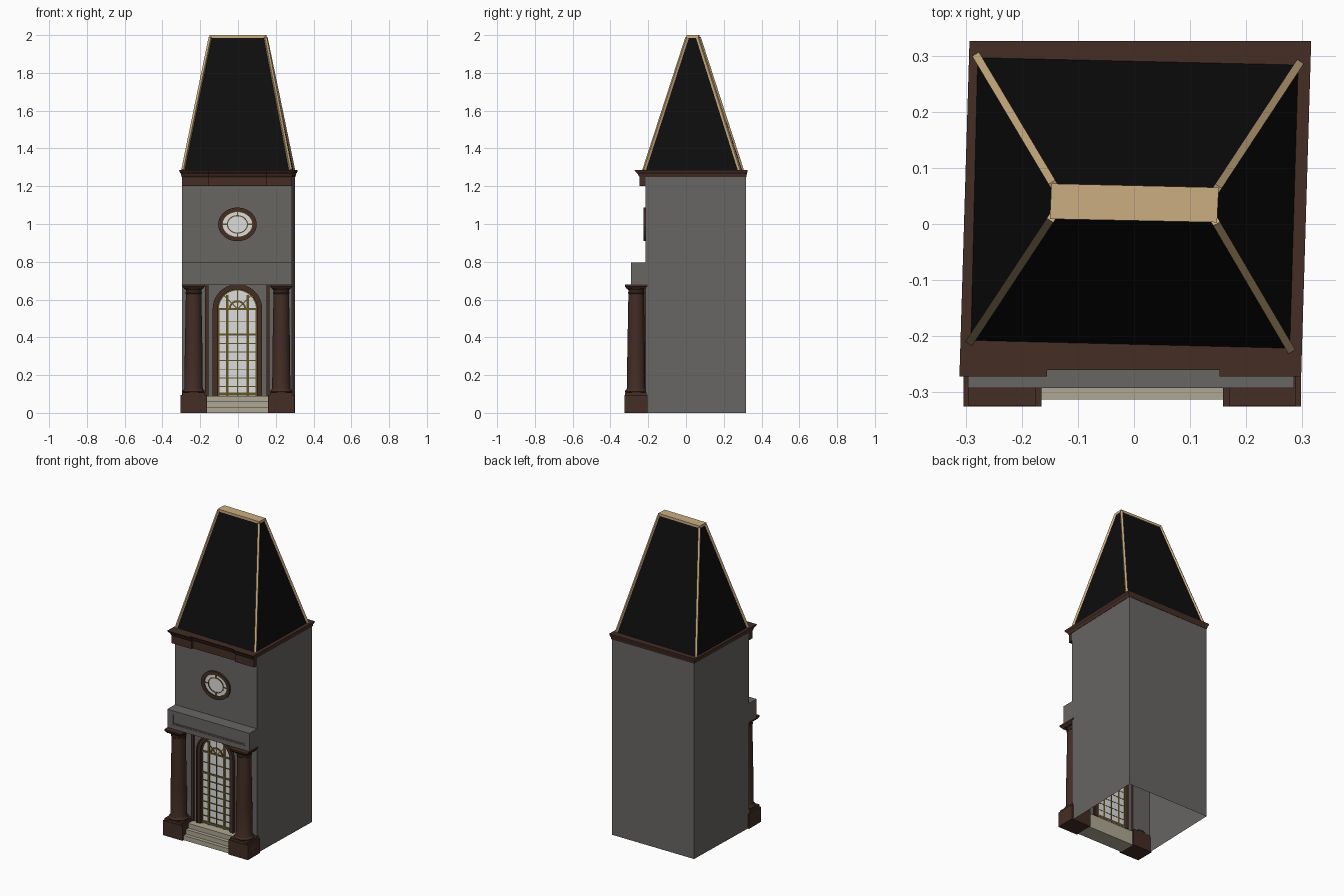
import bpy, bmesh, math
from mathutils import Vector

if "Cube" in bpy.data.objects:
    bpy.data.objects.remove(bpy.data.objects["Cube"])


def material(name, rgb):
    m = bpy.data.materials.new(name)
    m.diffuse_color = (*rgb, 1)
    m.use_nodes = True
    m.node_tree.nodes["Principled BSDF"].inputs["Base Color"].default_value = m.diffuse_color
    return m


BROWN = material("dark brown trim", (0.056, 0.026, 0.018))
GREY = material("grey wall", (0.140, 0.132, 0.124))
BLACK = material("black roof", (0.004, 0.004, 0.004))
TAN = material("tan ridge", (0.60, 0.42, 0.22))
STONE = material("pale stone", (0.42, 0.39, 0.29))
GLASS = material("white glass", (0.72, 0.72, 0.72))
GOLD = material("olive gold bars", (0.12, 0.085, 0.02))


def finish(name, bm, mat):
    bmesh.ops.recalc_face_normals(bm, faces=bm.faces)
    me = bpy.data.meshes.new(name)
    bm.to_mesh(me)
    bm.free()
    me.materials.append(mat)
    ob = bpy.data.objects.new(name, me)
    bpy.context.collection.objects.link(ob)
    return ob


def loft(name, rings, mat, loop=False):
    """Skin a list of point rings; cap the ends, or join last ring to first."""
    bm = bmesh.new()
    vs = [[bm.verts.new(p) for p in r] for r in rings]
    n = len(vs[0])
    pairs = list(zip(vs, vs[1:])) + ([(vs[-1], vs[0])] if loop else [])
    for a, b in pairs:
        for i in range(n):
            j = (i + 1) % n
            bm.faces.new((a[i], a[j], b[j], b[i]))
    if not loop:
        bm.faces.new(vs[0])
        bm.faces.new(vs[-1])
    return finish(name, bm, mat)


def box(name, x0, x1, y0, y1, z0, z1, mat):
    return loft(name, [[(x0, y0, z), (x1, y0, z), (x1, y1, z), (x0, y1, z)] for z in (z0, z1)], mat)


def prism(name, pts, y0, y1, mat):
    return loft(name, [[(x, y, z) for x, z in pts] for y in (y0, y1)], mat)


def frame(name, outer, inner, y0, y1, mat, closed=True):
    """Flat moulding between two matching xz contours."""
    rings = [[(a[0], y0, a[1]), (b[0], y0, b[1]), (b[0], y1, b[1]), (a[0], y1, a[1])]
             for a, b in zip(outer, inner)]
    return loft(name, rings, mat, closed)


def bar(name, p, q, w, mat):
    p, q = Vector(p), Vector(q)
    rot = (q - p).to_track_quat('Z', 'Y')
    ring = [rot @ Vector((sx * w / 2, sy * w / 2, 0)) for sx, sy in ((-1, -1), (1, -1), (1, 1), (-1, 1))]
    return loft(name, [[c + v for v in ring] for c in (p, q)], mat)


def ellipse(cx, cz, rx, rz, n=40, a0=0, a1=2 * math.pi, end=False):
    m = n - 1 if end else n
    return [(cx + rx * math.cos(a0 + (a1 - a0) * i / m), cz + rz * math.sin(a0 + (a1 - a0) * i / m))
            for i in range(n)]


def arch(r, bottom=0.09):
    """Arched door contour, from right foot over the top to left foot."""
    return [(CX + r, bottom)] + ellipse(CX, SPRING, r, r, 25, 0, math.pi, True) + [(CX - r, bottom)]


CX, SPRING, WALL, BACK = -0.003, 0.55, -0.215, 0.318
left = lambda y: -0.289 + 0.03 * y      # plan is slightly skewed
right = lambda y: 0.292 + 0.03 * y

# Wall shell, open underneath, with the arched doorway left open
bm = bmesh.new()
L, R, BL, BR = [(f(y), y) for y in (WALL, BACK) for f in (left, right)]
TOP = 1.255
for a, b in ((R, BR), (BR, BL), (BL, L)):
    bm.faces.new([bm.verts.new(p) for p in ((*a, 0), (*b, 0), (*b, TOP), (*a, TOP))])
front = [(R[0], 0), (R[0], TOP), (L[0], TOP), (L[0], 0), (CX - 0.11, 0)] \
    + arch(0.11)[::-1] + [(CX + 0.11, 0)]
bm.faces.new([bm.verts.new((x, WALL, z)) for x, z in front])
bmesh.ops.remove_doubles(bm, verts=bm.verts, dist=1e-5)
finish("walls", bm, GREY)


# Cornice and front frieze with a set-back centre
def plan(z, e, f, back):
    return [(left(f) - e, f, z), (-0.155, f, z), (-0.155, f + 0.012, z), (0.152, f + 0.012, z),
            (0.152, f, z), (right(f) + e, f, z), (right(back) + e, back, z), (left(back) - e, back, z)]


loft("cornice", [plan(z, e, f, b) for z, e, f, b in (
    (1.25, 0.002, -0.247, 0.32), (1.257, 0.004, -0.252, 0.321), (1.265, 0.005, -0.255, 0.322),
    (1.275, 0.012, -0.266, 0.325), (1.285, 0.014, -0.272, 0.326))], BROWN)
loft("front_frieze", [plan(z, 0.0, -0.247, -0.21) for z in (1.2, 1.252)], BROWN)

# Steep roof with tan hips and flat ridge cap
base = [(-0.291, -0.208), (0.278, -0.222), (0.293, 0.284), (-0.279, 0.297)]
peak = [(-0.146, 0.012), (0.144, 0.006), (0.147, 0.062), (-0.143, 0.069)]
loft("roof", [[(*p, 1.283) for p in base], [(*p, 1.99) for p in peak]], BLACK)
for p, q in zip(base, peak):
    bar("roof_hip", (*p, 1.285), (*q, 1.988), 0.014, TAN)
mid = Vector((0.0005, 0.037))
loft("ridge_cap", [[(x + 0.004 * (1 if x > 0 else -1), y + 0.003 * (1 if y > mid.y else -1), z)
                    for x, y in peak] for z in (1.985, 2.0)], TAN)

# Entablature block with a sunken panel on its face
x0, x1 = left(WALL), right(WALL)
box("entablature", x0, x1, -0.284, WALL + 0.002, 0.678, 0.795, GREY)
rect = lambda a, b, c, d: [(a, c), (b, c), (b, d), (a, d)]
frame("entablature_face", rect(x0, x1, 0.678, 0.795), rect(-0.264, 0.256, 0.708, 0.776),
      -0.292, -0.283, GREY)
frame("panel_bead", rect(-0.264, 0.256, 0.708, 0.776), rect(-0.257, 0.249, 0.715, 0.769),
      -0.289, -0.283, GREY)

# Columns on pedestals, one each side
PROFILE = [(0.056, 0.108), (0.059, 0.114), (0.056, 0.121), (0.051, 0.125), (0.048, 0.135), (0.047, 0.3),
           (0.041, 0.63), (0.044, 0.633), (0.044, 0.638), (0.041, 0.641), (0.041, 0.65), (0.052, 0.662)]
for side in (-1, 1):
    cx, cy = CX + side * 0.232, -0.264
    col = loft("column", [[(cx + r * math.cos(t * math.pi / 16), cy + r * math.sin(t * math.pi / 16), z)
                           for t in range(32)] for r, z in PROFILE], BROWN)
    bpy.context.view_layer.objects.active = col
    col.select_set(True)
    bpy.ops.object.shade_smooth_by_angle()
    col.select_set(False)
    inner, outer = CX + side * 0.162, CX + side * 0.301
    px = sorted((inner, outer))
    box("pedestal", *px, -0.325, -0.203, 0, 0.094, BROWN)
    box("column_plinth", cx - 0.06, cx + 0.06, -0.322, -0.207, 0.094, 0.109, BROWN)
    sq = lambda h, z: [(cx - h, cy - h, z), (cx + h, cy - h, z), (cx + h, cy + h, z), (cx - h, cy + h, z)]
    loft("capital", [sq(0.048, 0.655), sq(0.055, 0.664), sq(0.06, 0.67), sq(0.06, 0.679)], BROWN)
    # Slim pilaster strip beside the door
    sx = CX + side * 0.162
    box("door_strip", sx - 0.009, sx + 0.009, -0.226, -0.214, 0.09, 0.679, BROWN)

# Entrance steps
for i, y in enumerate((-0.313, -0.29, -0.267)):
    box("step", CX - 0.163, CX + 0.163, y, WALL + 0.006, 0.03 * i, 0.03 * (i + 1), STONE)

# Arched door: surround, glass and glazing bars
frame("door_surround", arch(0.126), arch(0.104), -0.229, -0.204, BROWN, False)
frame("door_surround_bead", arch(0.131), arch(0.122), -0.234, -0.214, BROWN, False)
prism("door_glass", arch(0.106), -0.211, -0.206, GLASS)
Y0, Y1 = -0.216, -0.205


def upright(x, w, top):
    box("door_upright", CX + x - w / 2, CX + x + w / 2, Y0, Y1, 0.09, top, GOLD)


for s in (-1, 1):
    upright(s * 0.055, 0.013, 0.625)
    upright(s * 0.1, 0.008, SPRING)
upright(0, 0.005, SPRING)
for z, w in [(0.1, 0.014), (0.415, 0.011), (0.55, 0.011), (0.482, 0.004)] + \
            [(0.14 + 0.0455 * i, 0.005) for i in range(6)]:
    box("door_crossbar", CX - 0.104, CX + 0.104, Y0 + 0.001, Y1, z - w / 2, z + w / 2, GOLD)


def arc(r):
    return ellipse(CX, SPRING, r, r, 21, 0, math.pi, True)


frame("fan_arc", arc(0.046), arc(0.036), Y0, Y1, GOLD, False)
frame("fan_rim", arc(0.104), arc(0.098), Y0, Y1, GOLD, False)
for k in (1, 2, 3):
    c, s = math.cos(k * math.pi / 4), math.sin(k * math.pi / 4)
    bar("fan_spoke", (CX, -0.211, SPRING), (CX + 0.1 * c, -0.211, SPRING + 0.1 * s), 0.006, GOLD)

# Oval window above the entrance
WX, WZ = -0.003, 0.998
oval = lambda rx, rz: ellipse(WX, WZ, rx, rz, 48)
frame("oval_surround", oval(0.102, 0.089), oval(0.081, 0.068), -0.225, -0.214, BROWN)
prism("oval_glass", oval(0.083, 0.07), -0.219, -0.214, GLASS)
frame("oval_rim", oval(0.083, 0.07), oval(0.078, 0.065), -0.223, -0.214, GOLD)
frame("oval_inner_ring", oval(0.056, 0.049), oval(0.050, 0.043), -0.222, -0.214, GOLD)
for dx, dz in ((1, 0), (-1, 0), (0, 1), (0, -1)):
    bar("oval_spoke", (WX + 0.05 * dx, -0.218, WZ + 0.044 * dz),
        (WX + 0.081 * dx, -0.218, WZ + 0.068 * dz), 0.007, GOLD)
